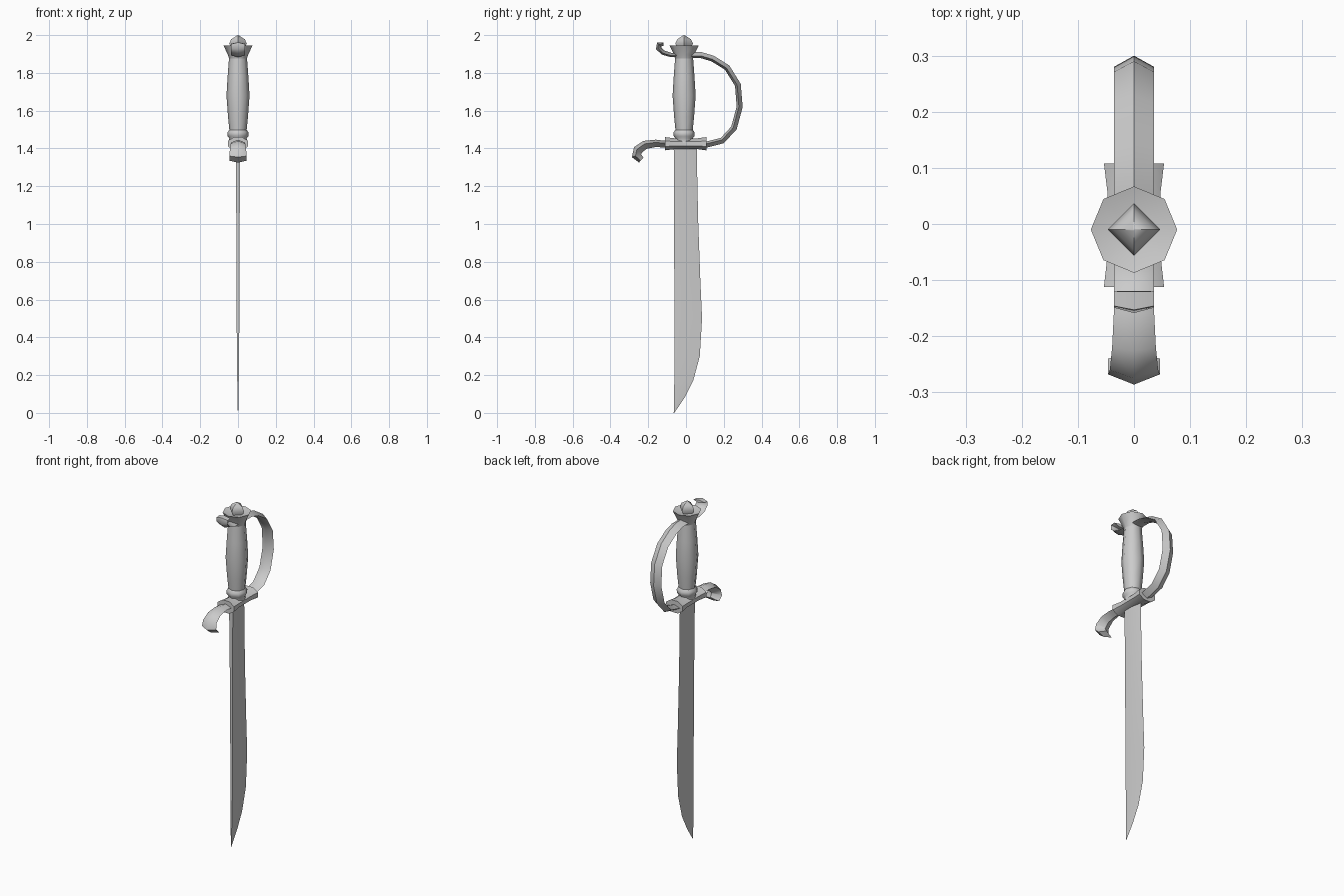
import bpy, bmesh, math
from mathutils import Vector

cube = bpy.data.objects.get("Cube")
if cube:
    bpy.data.objects.remove(cube)

steel = bpy.data.materials.new("plain grey steel")
steel.use_nodes = True
GREY = (0.6, 0.6, 0.6, 1)
steel.diffuse_color = GREY
steel.node_tree.nodes["Principled BSDF"].inputs["Base Color"].default_value = GREY


def loft(name, rings, angle=55):
    """Skin a list of equal-length rings and cap both ends."""
    bm = bmesh.new()
    rows = [[bm.verts.new(p) for p in ring] for ring in rings]
    n = len(rows[0])
    for a, b in zip(rows, rows[1:]):
        for i in range(n):
            j = (i + 1) % n
            bm.faces.new((a[i], a[j], b[j], b[i]))
    bm.faces.new(rows[0])
    bm.faces.new(rows[-1])
    bmesh.ops.remove_doubles(bm, verts=bm.verts, dist=1e-5)
    bmesh.ops.recalc_face_normals(bm, faces=bm.faces)
    mesh = bpy.data.meshes.new(name)
    bm.to_mesh(mesh)
    bm.free()
    mesh.materials.append(steel)
    ob = bpy.data.objects.new(name, mesh)
    bpy.context.collection.objects.link(ob)
    bpy.ops.object.select_all(action='DESELECT')
    ob.select_set(True)
    bpy.context.view_layer.objects.active = ob
    bpy.ops.object.shade_smooth_by_angle(angle=math.radians(angle))
    return ob


def turned(name, profile, sides=8, angle=55):
    """Faceted turning around the grip axis; profile is (radius, z)."""
    turn = [i * math.tau / sides for i in range(sides)]
    return loft(name, [[(r * math.cos(t), r * math.sin(t) - 0.01, z) for t in turn]
                       for r, z in profile], angle)


def strap(name, path, outer):
    """Diamond-section strap in the YZ plane; path is (y, z, half width, half depth)."""
    pts = [Vector((0, y, z)) for y, z, w, d in path]
    rings = []
    for i, (y, z, w, d) in enumerate(path):
        way = (pts[min(i + 1, len(pts) - 1)] - pts[max(i - 1, 0)]).normalized()
        out = Vector((0, way.z, -way.y)) * outer
        side = Vector((w, 0, 0))
        rings.append([pts[i] + side, pts[i] + out * d,
                      pts[i] - side, pts[i] - out * d * 0.6])
    return loft(name, rings)


# Blade: flat spine, shallow ridge, sharp edge; rows are (z, spine, edge, half thickness)
blade_rows = [(1.42, -.065, .057, .013), (1.22, -.064, .06, .01),
              (1.0, -.063, .065, .009), (.7, -.062, .076, .008),
              (.5, -.06, .085, .007), (.3, -.061, .073, .006),
              (.17, -.062, .038, .004), (.08, -.063, -.008, .003),
              (0, -.065, -.062, .001)]
rings = []
for z, spine, edge, t in blade_rows:
    ridge = min(0, (spine + edge) / 2)
    rings.append([(t, spine, z), (t, ridge, z), (0, edge, z),
                  (-t, ridge, z), (-t, spine, z)])
loft("blade", rings, 30)

# Crossguard block, flared at both ends
eighth = [(i + .5) * math.tau / 8 for i in range(8)]
loft("guard_block",
     [[(w * math.cos(t), y, 1.425 + h * math.sin(t)) for t in eighth]
      for y, w, h in [(-.112, .058, .038), (-.055, .051, .03),
                      (.055, .051, .03), (.108, .058, .038)]])

# Grip with its lower collar, and the flared pommel crown
turned("grip", [(.045, 1.49), (.053, 1.57), (.061, 1.68), (.055, 1.78), (.046, 1.9)])
turned("grip_collar", [(.05, 1.43), (.046, 1.455), (.055, 1.465),
                       (.056, 1.485), (.045, 1.5)])
turned("pommel_crown", [(.046, 1.87), (.053, 1.895), (.077, 1.945), (.04, 1.935)])
turned("pommel_finial", [(.03, 1.925), (.047, 1.955), (.036, 1.978), (.002, 2.0)], 4)

# Knuckle bow sweeping down behind the hand
bow = [(.03, 1.89), (.08, 1.89), (.14, 1.872), (.215, 1.825), (.271, 1.735),
       (.28, 1.62), (.25, 1.51), (.19, 1.445), (.09, 1.42)]
strap("knuckle_bow", [(y, z, .036, .02) for y, z in bow], -1)

# Front quillon curling down and small hook curling up
strap("quillon", [(-.09, 1.425, .036, .022), (-.16, 1.432, .036, .024),
                  (-.22, 1.424, .039, .028), (-.26, 1.395, .043, .032),
                  (-.268, 1.36, .046, .032), (-.24, 1.335, .046, .022)], -1)
strap("pommel_hook", [(-.03, 1.892, .036, .014), (-.08, 1.892, .036, .014),
                      (-.123, 1.905, .036, .016), (-.149, 1.93, .036, .018),
                      (-.146, 1.953, .036, .018), (-.12, 1.955, .036, .012)], 1)
